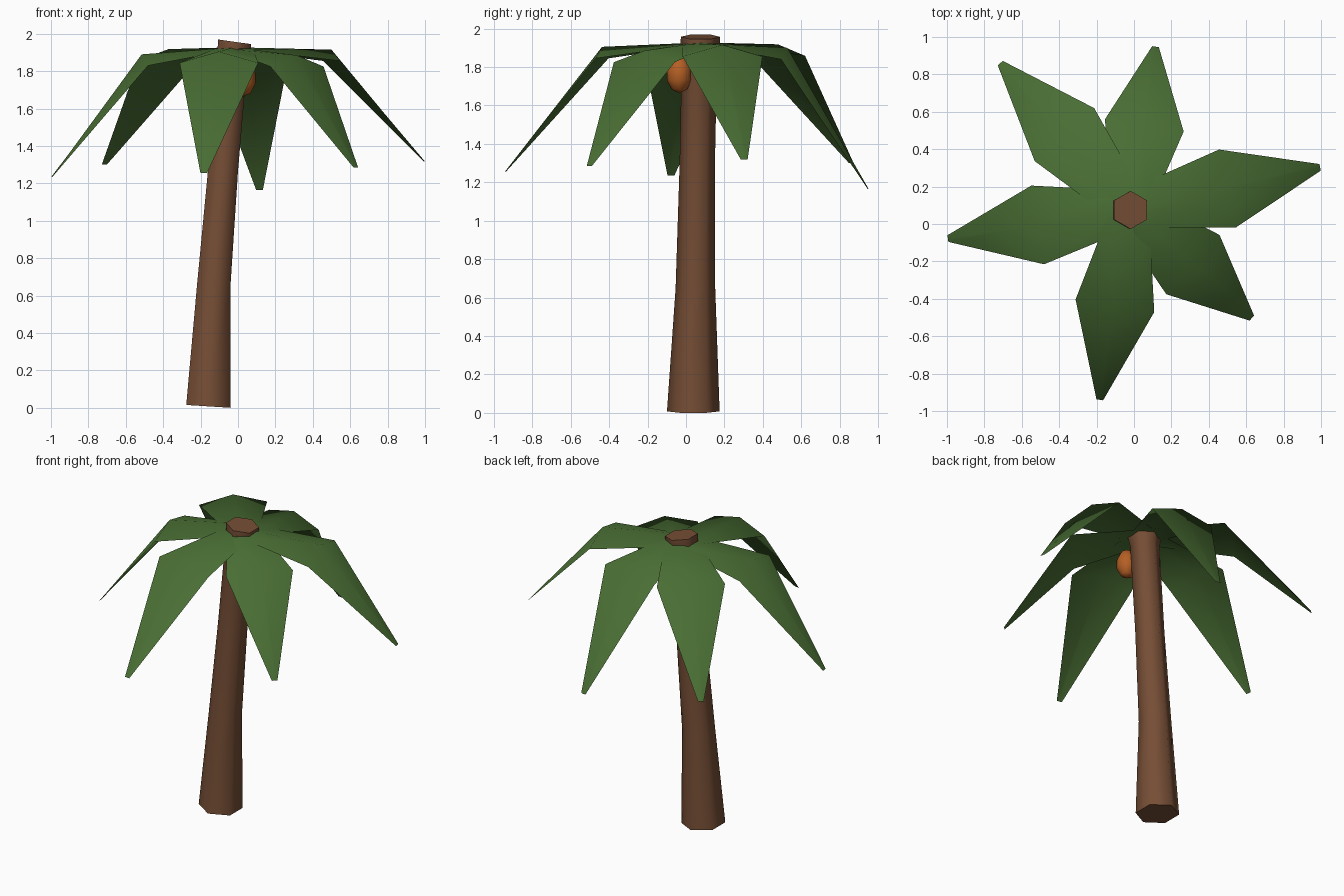
import bpy
import bmesh
import math
from mathutils import Matrix, Vector

cube = bpy.data.objects.get("Cube")
if cube:
    bpy.data.objects.remove(cube, do_unlink=True)


def material(name, rgb):
    mat = bpy.data.materials.new(name)
    mat.use_nodes = True
    mat.diffuse_color = (*rgb, 1)
    mat.node_tree.nodes["Principled BSDF"].inputs["Base Color"].default_value = (*rgb, 1)
    return mat


bark = material("bark brown", (0.18, 0.076, 0.036))
green = material("leaf green", (0.067, 0.156, 0.034))
orange = material("fruit orange", (0.46, 0.115, 0.018))


def finish(bm, name, mat, angle):
    mesh = bpy.data.meshes.new(name)
    bm.to_mesh(mesh)
    bm.free()
    mesh.materials.append(mat)
    obj = bpy.data.objects.new(name, mesh)
    bpy.context.collection.objects.link(obj)
    bpy.ops.object.select_all(action='DESELECT')
    obj.select_set(True)
    bpy.context.view_layer.objects.active = obj
    bpy.ops.object.shade_smooth_by_angle(angle=math.radians(angle))
    return obj


# Trunk: hexagonal rings (centre, radius, sideways slope) swept up a leaning curve
trunk_rings = [
    ((-0.158, 0.038, 0.008), 0.137, -0.064),
    ((-0.130, 0.049, 0.65), 0.103, -0.06),
    ((-0.080, 0.058, 1.27), 0.092, -0.10),
    ((-0.030, 0.070, 1.86), 0.092, -0.14),
    ((-0.020, 0.074, 1.92), 0.102, -0.14),
    ((-0.018, 0.075, 1.957), 0.102, -0.14),
]
bm = bmesh.new()
rings = []
for centre, radius, slope in trunk_rings:
    ring = []
    for i in range(6):
        a = math.radians(30 + 60 * i)
        dx, dy = radius * math.cos(a), radius * math.sin(a)
        ring.append(bm.verts.new(Vector(centre) + Vector((dx, dy, dx * slope))))
    rings.append(ring)
for low, high in zip(rings, rings[1:]):
    for i in range(6):
        j = (i + 1) % 6
        bm.faces.new((low[i], low[j], high[j], high[i]))
bm.faces.new(rings[0][::-1])
bm.faces.new(rings[-1])
finish(bm, "trunk", bark, 65)

# Fronds: ridged, drooping blades given by their bend point and tip
crown = Vector((-0.02, 0.08, 1.928))
fronds = [
    ((0.50, 0.19, 1.915), (0.995, 0.303, 1.318)),
    ((-0.515, -0.005, 1.89), (-0.995, -0.078, 1.235)),
    ((-0.372, 0.478, 1.918), (-0.715, 0.86, 1.30)),
    ((0.055, 0.527, 1.90), (0.115, 0.948, 1.165)),
    ((-0.102, -0.437, 1.905), (-0.183, -0.94, 1.255)),
    ((0.315, -0.217, 1.885), (0.63, -0.503, 1.285)),
]
for n, (bend, tip) in enumerate(fronds, 1):
    bend, tip = Vector(bend), Vector(tip)
    out = (tip - crown).to_2d().normalized()
    side = Vector((-out.y, out.x, 0))
    bm = bmesh.new()
    rows = []
    for point, half, drop in ((crown, 0.10, 0.008), (bend, 0.213, 0.06), (tip, 0.018, 0.0)):
        rows.append([bm.verts.new(point + side * half * s - Vector((0, 0, drop * abs(s))))
                     for s in (-1, 0, 1)])
    for a, b in zip(rows, rows[1:]):
        for k in range(2):
            bm.faces.new((a[k], b[k], b[k + 1], a[k + 1]))
    finish(bm, f"frond_{n}", green, 180)

# Fruit hanging under the crown
bm = bmesh.new()
bmesh.ops.create_uvsphere(bm, u_segments=8, v_segments=5, radius=1,
                          matrix=Matrix.LocRotScale(Vector((0.028, -0.035, 1.762)), None,
                                                    Vector((0.068, 0.068, 0.098))))
finish(bm, "fruit", orange, 60)
